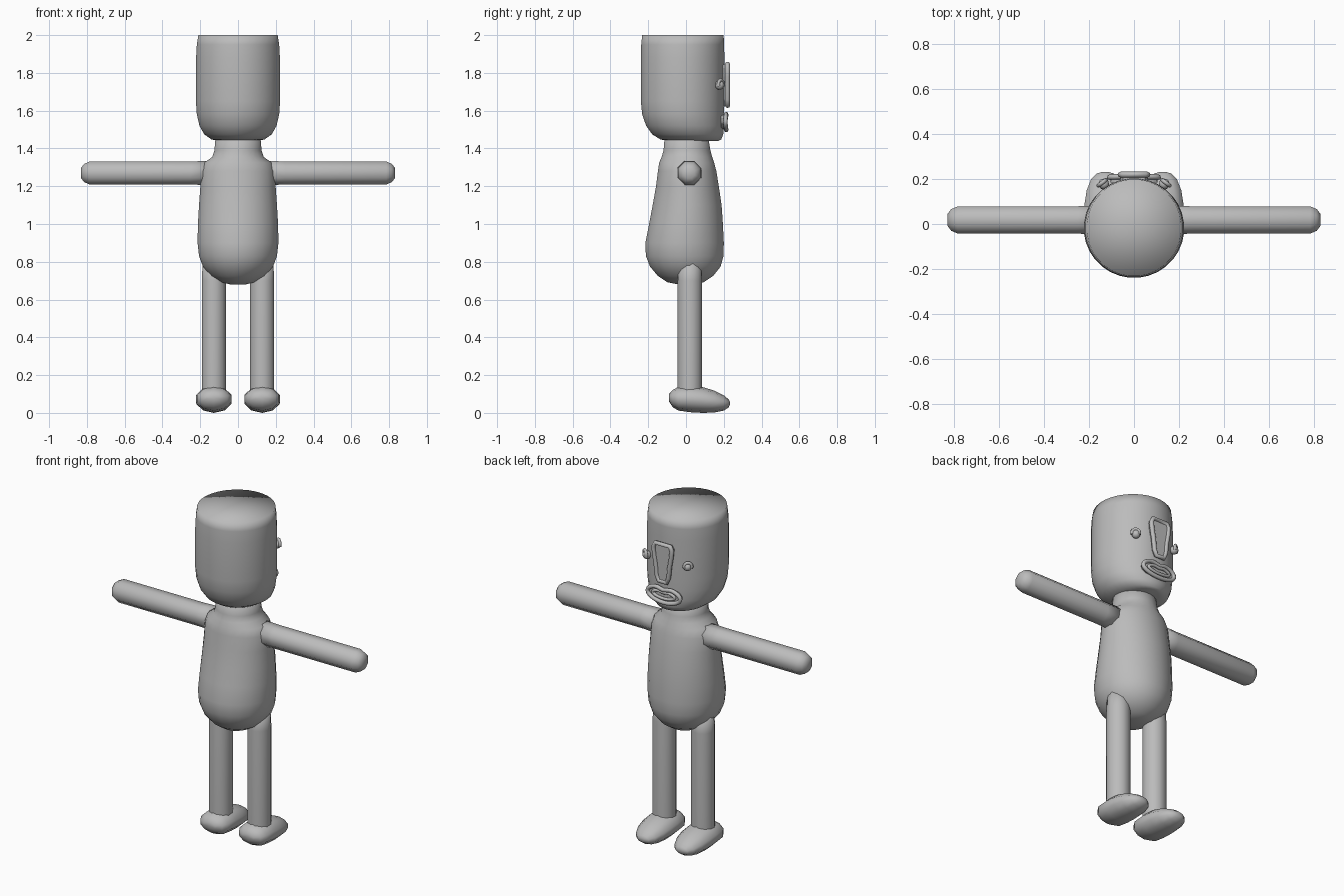
import bpy, bmesh, math

if "Cube" in bpy.data.objects:
    bpy.data.objects.remove(bpy.data.objects["Cube"])

grey = bpy.data.materials.new("plain grey")
grey.diffuse_color = (0.5, 0.5, 0.5, 1)
grey.use_nodes = True
grey.node_tree.nodes["Principled BSDF"].inputs["Base Color"].default_value = grey.diffuse_color


def finish(name, bm):
    bmesh.ops.recalc_face_normals(bm, faces=bm.faces)
    me = bpy.data.meshes.new(name)
    bm.to_mesh(me)
    bm.free()
    for p in me.polygons:
        p.use_smooth = True
    me.materials.append(grey)
    ob = bpy.data.objects.new(name, me)
    bpy.context.collection.objects.link(ob)
    return ob


def loft(name, rings, n, axis="z"):
    """Skin oval rings (t, a_min, a_max, b_min, b_max) along an axis, ends closed by fans."""
    def place(t, a, b):
        return {"x": (t, a, b), "y": (a, t, b), "z": (a, b, t)}[axis]
    bm = bmesh.new()
    loops = []
    for t, a0, a1, b0, b1 in rings:
        loop = []
        for i in range(n):
            w = 2 * math.pi * (i + 0.5) / n
            a = (a0 + a1) / 2 + (a1 - a0) / 2 * math.cos(w)
            b = (b0 + b1) / 2 + (b1 - b0) / 2 * math.sin(w)
            loop.append(bm.verts.new(place(t, a, b)))
        loops.append(loop)
    for lo, hi in zip(loops, loops[1:]):
        for i in range(n):
            j = (i + 1) % n
            bm.faces.new((lo[i], lo[j], hi[j], hi[i]))
    for loop, (t, a0, a1, b0, b1) in ((loops[0], rings[0]), (loops[-1], rings[-1])):
        mid = bm.verts.new(place(t, (a0 + a1) / 2, (b0 + b1) / 2))
        for i in range(n):
            bm.faces.new((loop[i], loop[(i + 1) % n], mid))
    return finish(name, bm)


def tube(name, pts, r, closed=True):
    """Round tube along a path of points."""
    cu = bpy.data.curves.new(name, "CURVE")
    cu.dimensions = "3D"
    cu.bevel_depth = r
    cu.bevel_resolution = 2
    cu.use_fill_caps = True
    sp = cu.splines.new("POLY")
    sp.points.add(len(pts) - 1)
    for p, co in zip(sp.points, pts):
        p.co = (*co, 1)
    sp.use_cyclic_u = closed
    sp.use_smooth = True
    cu.materials.append(grey)
    ob = bpy.data.objects.new(name, cu)
    bpy.context.collection.objects.link(ob)
    return ob


def plate(name, outline, y0, y1):
    """Slab between two depths with an (x, z) outline."""
    bm = bmesh.new()
    f = bm.faces.new([bm.verts.new((x, y0, z)) for x, z in outline])
    ext = bmesh.ops.extrude_face_region(bm, geom=[f])["geom"]
    for v in ext:
        if isinstance(v, bmesh.types.BMVert):
            v.co.y = y1
    ob = finish(name, bm)
    for p in ob.data.polygons:
        p.use_smooth = False
    return ob


# Head: drum with a flat top and a rounded underside, fuller at the face
head = [(1.44, .09, -.09, .17), (1.447, .14, -.135, .187), (1.475, .18, -.18, .198),
        (1.52, .205, -.212, .202), (1.58, .219, -.233, .203), (1.65, .224, -.24, .204),
        (1.88, .223, -.24, .204), (1.95, .219, -.238, .203), (2.0, .211, -.233, .2)]
loft("head", [(z, -r, r, y0, y1) for z, r, y0, y1 in head], 32)

# Torso: pear with a belly, narrow shoulders and a neck
torso = [(.68, .04, -.04, .05), (.692, .09, -.1, .095), (.725, .145, -.15, .145),
         (.775, .187, -.192, .185), (.83, .208, -.214, .2), (.9, .216, -.217, .202),
         (1.0, .214, -.197, .197), (1.1, .208, -.178, .19), (1.2, .201, -.16, .175),
         (1.28, .197, -.15, .162), (1.325, .18, -.143, .15), (1.355, .137, -.13, .14),
         (1.39, .126, -.12, .13), (1.48, .118, -.112, .115)]
loft("torso", [(z, -r, r, y0, y1) for z, r, y0, y1 in torso], 24)

for s, side in ((1, "right"), (-1, "left")):
    # Arm: eight-sided straight tube with a blunt end
    arm = [(.14, .07), (.25, .066), (.785, .066), (.815, .052), (.83, .03)]
    loft(side + "_arm", [(s * x, .018 - r, .018 + r, 1.27 - r, 1.27 + r) for x, r in arm], 8, "x")

    # Leg
    cx = s * .128
    leg = [(.09, .066), (.13, .066), (.7, .066), (.82, .06)]
    loft(side + "_leg", [(z, cx - r, cx + r, .02 - r, .02 + r) for z, r in leg], 12)

    # Foot: heel block tapering to a rounded toe
    foot = [(-.09, .04, .06, .1), (-.07, .075, .03, .122), (-.04, .094, .012, .138),
            (.03, .099, .003, .143), (.09, .097, 0, .136), (.15, .087, .002, .118),
            (.2, .066, .012, .093), (.225, .04, .028, .072), (.232, .015, .042, .06)]
    loft(side + "_foot", [(y, cx - w, cx + w, z0, z1) for y, w, z0, z1 in foot], 10, "y")

    # Eyeball and hooded eyelid
    bm = bmesh.new()
    bmesh.ops.create_uvsphere(bm, u_segments=12, v_segments=8, radius=.024)
    eye = finish(side + "_eye", bm)
    eye.location = (s * .135, .178, 1.735)
    lid = []
    for i in range(9):
        w = math.pi * (i / 8 * 1.3 - .15)
        u = .021 * math.cos(w)
        lid.append((s * (.142 + u * .8), .184 - u * .6, 1.74 + .023 * math.sin(w)))
    tube(side + "_eyelid", lid, .009, closed=False)

# Nose: long plate, wider at the top, framed by a soft rim
nose = [(-.026, 1.625), (.026, 1.625), (.04, 1.66), (.045, 1.72), (.056, 1.78),
        (.06, 1.825), (.048, 1.848), (-.048, 1.848), (-.06, 1.825), (-.056, 1.78),
        (-.045, 1.72), (-.04, 1.66)]
plate("nose", nose, .17, .222)
tube("nose_rim", [(x, .22, z) for x, z in nose], .013)


# Mouth: nested wavy lip rings around a backing plate
def lip_ring(rx, rz, n=32):
    out = []
    for i in range(n):
        w = 2 * math.pi * i / n
        x, z = rx * math.cos(w), rz * math.sin(w)
        if z > 0:
            z -= .35 * rz * math.exp(-(x / (.3 * rx)) ** 2)
        out.append((x, 1.543 + z))
    return out


for name, rx, rz, r in (("outer_lips", .108, .045, .012), ("inner_lips", .072, .021, .009)):
    tube(name, [(x, .213 - .4 * x * x, z) for x, z in lip_ring(rx, rz)], r)
plate("mouth_back", lip_ring(.105, .043), .185, .207)
